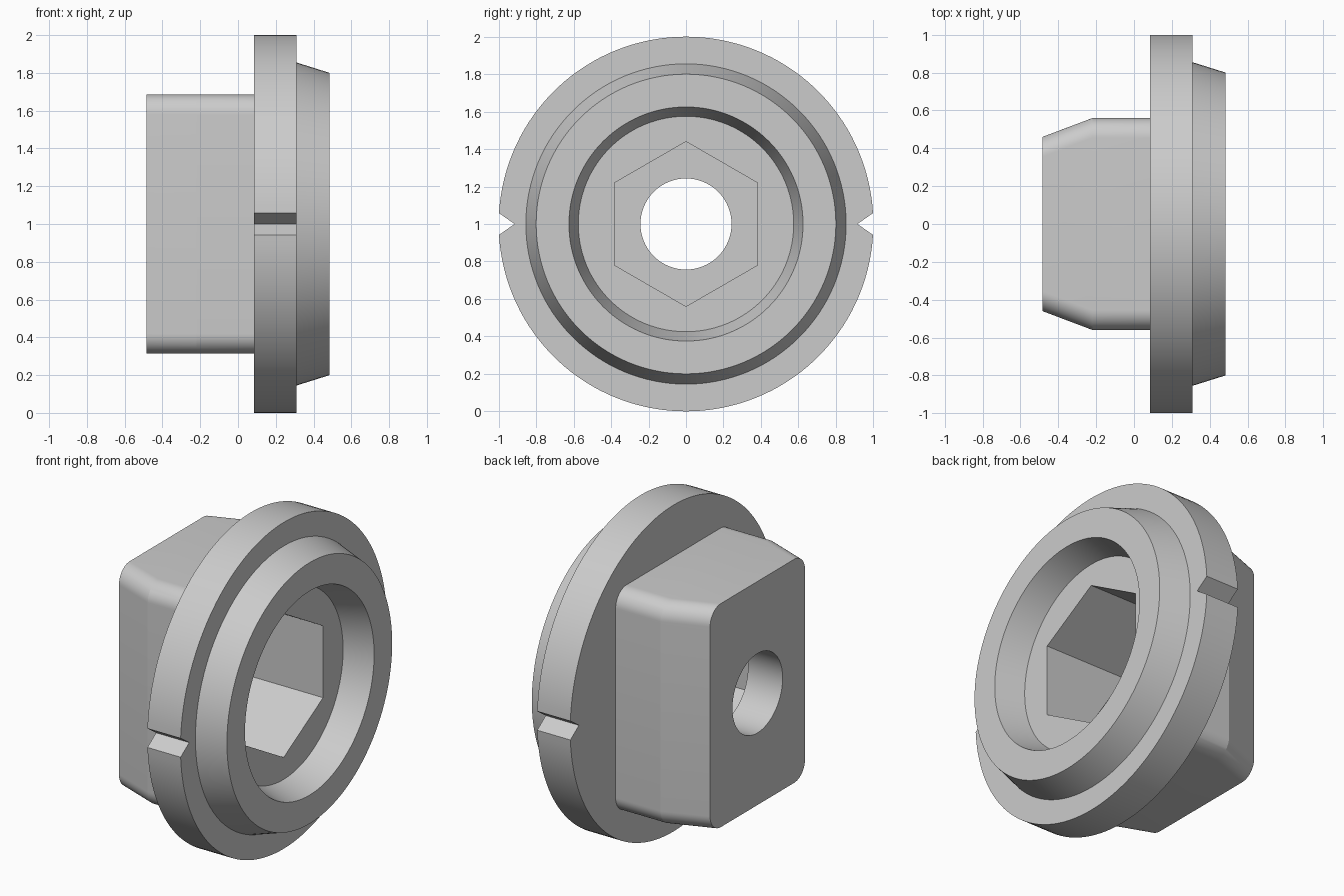
import bpy, bmesh
from math import sin, cos, pi, radians, asin

if "Cube" in bpy.data.objects:
    bpy.data.objects.remove(bpy.data.objects["Cube"])

SEG = 128
ZC = 1.0  # height of the main axis, which runs along x

grey = bpy.data.materials.new("light_grey")
grey.diffuse_color = (0.6, 0.6, 0.6, 1)
grey.use_nodes = True
grey.node_tree.nodes["Principled BSDF"].inputs["Base Color"].default_value = grey.diffuse_color


def circle(r, n=SEG):
    """Points on a circle, first vertex straight up."""
    return [(r * sin(2 * pi * i / n), r * cos(2 * pi * i / n)) for i in range(n)]


def rounded_rect(hy, hz, r, n=12):
    pts = []
    for k, (sy, sz) in enumerate([(1, 1), (-1, 1), (-1, -1), (1, -1)]):
        for i in range(n + 1):
            a = k * pi / 2 + i * pi / 2 / n
            pts.append((sy * (hy - r) + r * cos(a), sz * (hz - r) + r * sin(a)))
    return pts


def notched_disc(r, half_notch, apex):
    a0 = asin(half_notch / r)
    pts = []
    for side in (0, pi):
        pts.append((apex * cos(side), 0))
        for i in range(SEG // 2 + 1):
            a = side + a0 + (pi - 2 * a0) * i / (SEG // 2)
            pts.append((r * cos(a), r * sin(a)))
    return pts


def loft(name, sections):
    """Closed solid through matching (x, outline) sections."""
    bm = bmesh.new()
    rings = [[bm.verts.new((x, y, z + ZC)) for y, z in pts] for x, pts in sections]
    n = len(rings[0])
    for a, b in zip(rings, rings[1:]):
        for i in range(n):
            j = (i + 1) % n
            bm.faces.new((a[i], a[j], b[j], b[i]))
    bm.faces.new(rings[0])
    bm.faces.new(rings[-1])
    bmesh.ops.recalc_face_normals(bm, faces=bm.faces[:])
    me = bpy.data.meshes.new(name)
    bm.to_mesh(me)
    bm.free()
    me.materials.append(grey)
    ob = bpy.data.objects.new(name, me)
    bpy.context.collection.objects.link(ob)
    return ob


def combine(target, other, operation):
    other.hide_render = True
    bpy.ops.object.select_all(action='DESELECT')
    bpy.context.view_layer.objects.active = target
    target.select_set(True)
    mod = target.modifiers.new(operation, 'BOOLEAN')
    mod.operation = operation
    mod.solver = 'EXACT'
    mod.object = other
    bpy.ops.object.modifier_apply(modifier=mod.name)
    bpy.data.objects.remove(other)


# Flange with a V notch on each side
plug = loft("flanged_plug", [(x, notched_disc(1.0, 0.058, 0.915)) for x in (0.085, 0.31)])

# Tapered front collar, sunk into the flange
collar = loft("collar", [(0.2, circle(0.855)), (0.31, circle(0.855)), (0.485, circle(0.80))])
combine(plug, collar, 'UNION')

# Rear block with rounded corners and tapered sides
block = loft("rear_block", [(-0.485, rounded_rect(0.46, 0.685, 0.105)),
                            (-0.22, rounded_rect(0.56, 0.685, 0.105)),
                            (0.2, rounded_rect(0.56, 0.685, 0.105))])
combine(plug, block, 'UNION')

# Conical recess, hexagonal socket and round through-hole
slope = (0.625 - 0.575) / 0.175
recess = loft("recess_cutter", [(0.31, circle(0.575)), (0.585, circle(0.575 + slope * 0.275))])
combine(plug, recess, 'DIFFERENCE')
socket = loft("socket_cutter", [(x, circle(0.44, 6)) for x in (-0.25, 0.7)])
combine(plug, socket, 'DIFFERENCE')
hole = loft("hole_cutter", [(x, circle(0.243)) for x in (-0.7, 0.1)])
combine(plug, hole, 'DIFFERENCE')

plug.select_set(True)
bpy.context.view_layer.objects.active = plug
bpy.ops.object.shade_smooth_by_angle(angle=radians(15))
